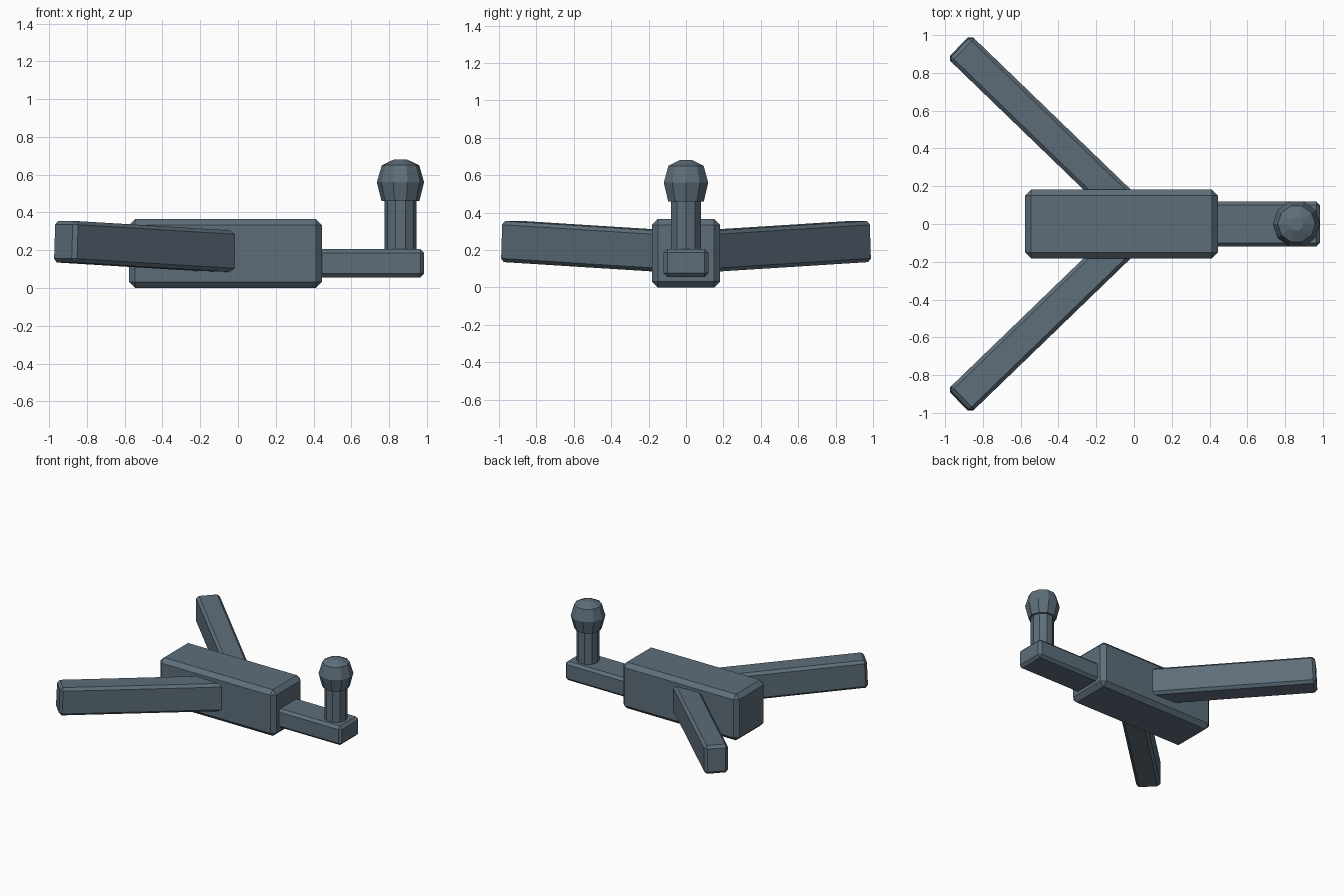
import bpy, bmesh, math
from mathutils import Vector, Matrix

if "Cube" in bpy.data.objects:
    bpy.data.objects.remove(bpy.data.objects["Cube"])

slate = bpy.data.materials.new("slate blue grey")
slate.diffuse_color = (0.11, 0.155, 0.195, 1)
slate.use_nodes = True
slate.node_tree.nodes["Principled BSDF"].inputs["Base Color"].default_value = slate.diffuse_color


def finish(bm, name):
    bmesh.ops.recalc_face_normals(bm, faces=bm.faces)
    me = bpy.data.meshes.new(name)
    bm.to_mesh(me)
    bm.free()
    me.materials.append(slate)
    ob = bpy.data.objects.new(name, me)
    bpy.context.collection.objects.link(ob)
    return ob


def chamfered_box(name, size, matrix, chamfer):
    bm = bmesh.new()
    bmesh.ops.create_cube(bm, size=1)
    bmesh.ops.scale(bm, vec=size, verts=bm.verts)
    bmesh.ops.bevel(bm, geom=bm.edges[:], offset=chamfer, segments=1, affect='EDGES')
    bm.transform(matrix)
    return finish(bm, name)


def lathe(name, profile, centre, sides=10):
    bm = bmesh.new()
    rings = []
    for r, z in profile:
        rings.append([bm.verts.new((centre[0] + r * math.cos(2 * math.pi * i / sides),
                                    centre[1] + r * math.sin(2 * math.pi * i / sides), z))
                      for i in range(sides)])
    for a, b in zip(rings, rings[1:]):
        for i in range(sides):
            j = (i + 1) % sides
            bm.faces.new((a[i], a[j], b[j], b[i]))
    bm.faces.new(rings[0])
    bm.faces.new(rings[-1])
    return finish(bm, name)


# Main body block and front tongue
chamfered_box("body", (1.02, 0.366, 0.366), Matrix.Translation((-0.066, 0, 0.183)), 0.032)
chamfered_box("tongue", (0.66, 0.24, 0.15), Matrix.Translation((0.655, 0, 0.131)), 0.02)

# Upright post with rounded knob
lathe("post", [(0.084, 0.15), (0.084, 0.48)], (0.86, 0))
lathe("knob", [(0.1, 0.46), (0.125, 0.56), (0.099, 0.65), (0.036, 0.68)], (0.86, 0))

# Two splayed rear arms, rising slightly toward their tips
for side, label in ((1, "back"), (-1, "front")):
    tip = Vector((-0.924, side * 0.937, 0.246))
    root = Vector((-0.05, side * 0.093, 0.193))
    axis = (tip - root).normalized()
    across = Vector((0, 0, 1)).cross(axis).normalized()
    up = axis.cross(across)
    m = Matrix((axis, across, up)).transposed().to_4x4()
    m.translation = (tip + root) / 2
    chamfered_box(label + "_arm", ((tip - root).length, 0.174, 0.22), m, 0.02)
